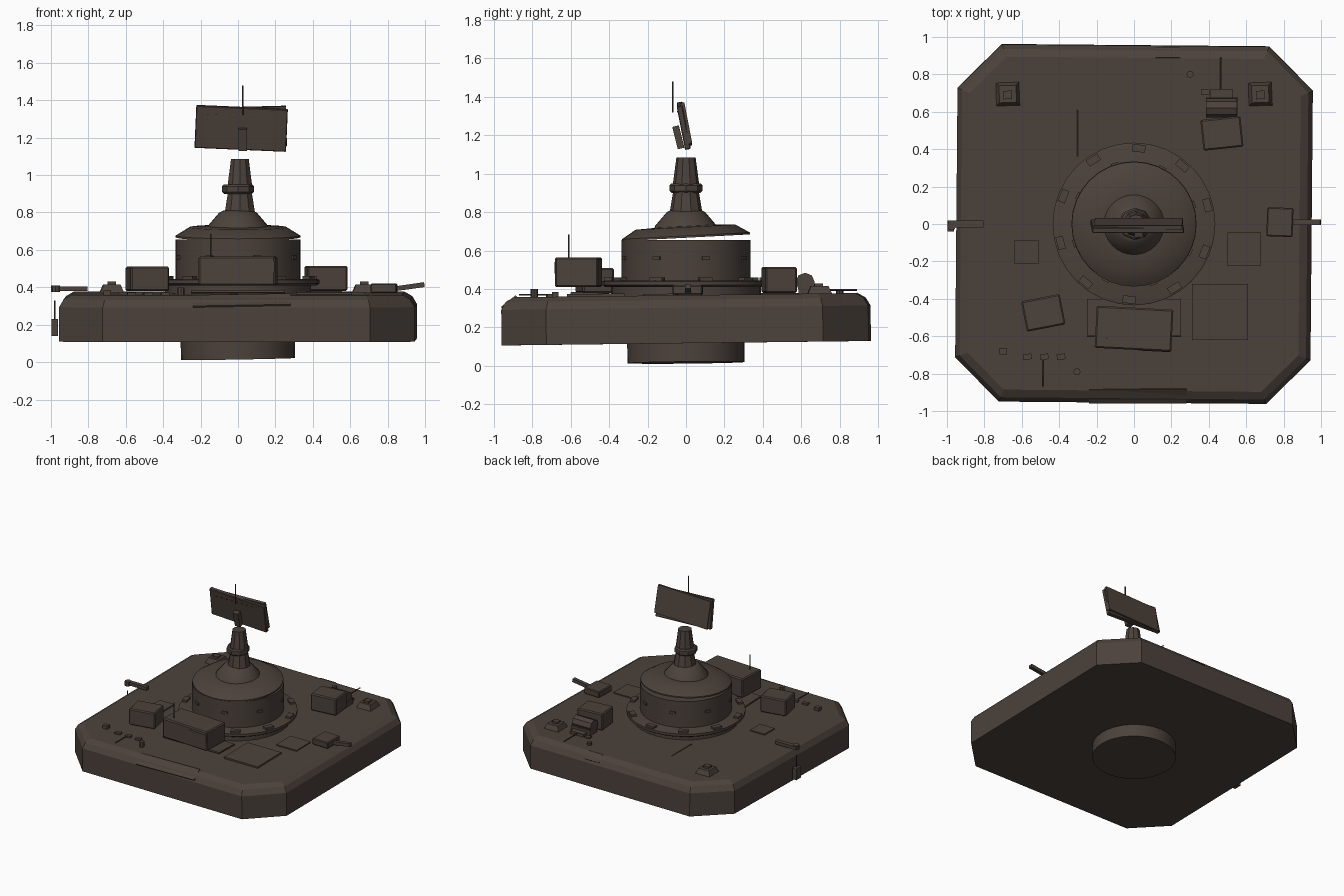
import bpy, bmesh, math
from mathutils import Vector

default_cube = bpy.data.objects.get("Cube")
if default_cube:
    bpy.data.objects.remove(default_cube, do_unlink=True)

brown = bpy.data.materials.new("dark brown metal")
brown.use_nodes = True
brown.diffuse_color = (.072, .054, .044, 1)
shader = brown.node_tree.nodes["Principled BSDF"]
shader.inputs["Base Color"].default_value = brown.diffuse_color

DECK = .37


def finish(name, bm, location, tilt=0, roll=0, turn=0):
    """Turn the bmesh into a placed object; angles are in degrees."""
    bmesh.ops.recalc_face_normals(bm, faces=bm.faces)
    mesh = bpy.data.meshes.new(name)
    bm.to_mesh(mesh)
    bm.free()
    mesh.materials.append(brown)
    part = bpy.data.objects.new(name, mesh)
    bpy.context.collection.objects.link(part)
    part.location = location
    part.rotation_euler = [math.radians(angle) for angle in (tilt, roll, turn)]
    return part


def smooth(part):
    bpy.ops.object.select_all(action='DESELECT')
    part.select_set(True)
    bpy.context.view_layer.objects.active = part
    bpy.ops.object.shade_smooth_by_angle(angle=math.radians(30))


def box(name, x, y, z, width, depth, height, taper=1, bevel=0, **angles):
    """Box standing on height z, optionally narrowed at the top."""
    bm = bmesh.new()
    bmesh.ops.create_cube(bm, size=1)
    for vert in bm.verts:
        scale = taper if vert.co.z > 0 else 1
        vert.co *= Vector((width * scale, depth * scale, height))
    if bevel:
        bmesh.ops.bevel(bm, geom=bm.edges[:], offset=bevel, segments=1, affect='EDGES')
    return finish(name, bm, (x, y, z + height / 2), **angles)


def lathe(name, profile, location=(0, 0, 0), sides=32, **angles):
    """Closed stack of circles given as (radius, height)."""
    bm = bmesh.new()
    rings = []
    for radius, height in profile:
        ring = bmesh.ops.create_circle(bm, segments=sides, radius=radius)["verts"]
        for vert in ring:
            vert.co.z = height
        rings.append(ring)
    for low, high in zip(rings, rings[1:]):
        for i in range(sides):
            bm.faces.new((low[i - 1], low[i], high[i], high[i - 1]))
    bm.faces.new(rings[0])
    bm.faces.new(rings[-1])
    return finish(name, bm, location, **angles)


def rod(name, start, direction, radius=.004):
    part = lathe(name, [(radius, 0), (radius, Vector(direction).length)], start, sides=8)
    part.rotation_euler = Vector(direction).to_track_quat('Z', 'Y').to_euler()
    return part


def around(count, radius):
    """Evenly spaced points on a circle, with the outward angle in degrees."""
    for i in range(count):
        angle = math.tau * (i + .4) / count
        yield radius * math.cos(angle), radius * math.sin(angle), math.degrees(angle)


# Hull: square block, corners cut off, then the upper rim sloped
bm = bmesh.new()
bmesh.ops.create_cube(bm, size=1)
for vert in bm.verts:
    vert.co *= Vector((1.9, 1.91, .25))
upright = [e for e in bm.edges if abs(e.verts[0].co.z - e.verts[1].co.z) > .1]
bmesh.ops.bevel(bm, geom=upright, offset=.235, segments=1, affect='EDGES')
rim = [e for e in bm.edges if all(v.co.z > .1 for v in e.verts)]
bmesh.ops.bevel(bm, geom=rim, offset=.065, segments=2, profile=.4, affect='EDGES')
finish("hull", bm, (0, 0, .243), tilt=.7, turn=-.5)

# Disc beneath the hull
base = lathe("base_disc", [(.305, 0), (.305, .12)], (0, 0, .017), tilt=.6, roll=-1)
smooth(base)

# Turret: lugged ring, drum, tilted roof and neck
smooth(lathe("turret_ring_base", [(.39, .35), (.39, .42)]))
smooth(lathe("turret_ring", [(.42, .41), (.435, .42), (.435, .44), (.42, .445)]))
for x, y, angle in around(10, .405):
    box("ring_lug", x, y, .43, .04, .07, .03, turn=angle)
smooth(lathe("turret_drum", [(.335, .4), (.335, .655)]))
for x, y, angle in around(8, .333):
    box("drum_stud", x, y, .55, .02, .04, .02, turn=angle)
smooth(lathe("turret_roof", [(.333, 0), (.333, .01), (.26, .055), (.15, .06)], (0, 0, .667), tilt=3))
smooth(lathe("neck", [(.17, .7), (.16, .73), (.1, .8), (.08, .81)]))

# Mast and collar
lathe("mast", [(.085, .8), (.068, .9), (.068, .95), (.05, 1.085)], (.01, 0, 0), sides=10)
lathe("mast_collar", [(.075, .9), (.085, .91), (.085, .94), (.075, .95)], sides=8)

# Antenna panel leaning forward above the mast
box("antenna_panel", .017, -.012, 1.135, .49, .03, .23, bevel=.004, tilt=11, roll=2.5)
box("panel_backing", .024, 0, 1.15, .47, .024, .215, tilt=11, roll=-1.5)
box("panel_bracket", .025, -.04, 1.13, .045, .035, .12, tilt=14)
for i in range(9):
    box("panel_rivet", i * .045 - .16, -.045, 1.32, .012, .006, .006)
rod("panel_aerial", (.025, -.07, 1.32), (0, 0, .16))

# Equipment boxes on the deck
box("front_equipment_box", 0, -.56, .41, .41, .225, .155, bevel=.008, turn=-3)
box("front_box_latch", .11, -.676, .48, .17, .01, .06, turn=-3)
rod("front_box_aerial", (-.145, -.61, .56), (0, 0, .125))
box("right_equipment_box", -.485, -.475, .38, .21, .165, .13, bevel=.008, turn=11)
box("left_equipment_box", .47, .485, .38, .215, .165, .135, bevel=.008, turn=6)
smooth(rod("left_box_drum", (.385, .62, .435), (.165, 0, 0), radius=.05))
box("drum_cradle", .47, .63, DECK, .17, .09, .05)
box("cradle_step", .47, .695, DECK, .12, .05, .03)

# Stepped pads at the rear corners
for side in (-1, 1):
    box("corner_pad", side * .675, .695, DECK, .13, .13, .045, taper=.7, turn=2)
    box("corner_pad_cap", side * .675, .69, .41, .045, .045, .02, turn=2)

# Side arms and the block on the right wall
box("left_arm_base", .78, .01, DECK, .14, .155, .05, bevel=.006, turn=-2)
box("left_arm", .915, .01, .39, .165, .03, .026, roll=-8)
box("right_arm", -.9, 0, .38, .19, .035, .025)
rod("right_arm_tip", (-.975, -.01, .375), (0, 0, .035), radius=.024)
box("right_side_block", -.98, -.01, .14, .036, .06, .09)
rod("right_side_aerial", (-.98, -.01, .22), (0, 0, .11))

# Thin hatches on the deck and plates on the rim
for x, y, size in ((.46, -.47, .3), (.59, -.135, .18), (-.575, -.15, .13)):
    box("deck_hatch", x, y, DECK - .01, size, size, .015, tilt=.7)
box("front_rim_plate", .02, -.92, .325, .52, .095, .01, tilt=38, roll=-1)
box("rear_rim_plate", .18, .915, .35, .13, .07, .01, tilt=-40)
box("front_deck_strip", 0, -.5, DECK, .5, .2, .012, tilt=-2)

# Small deck fittings and loose rods
for x, y in ((.3, .8), (-.305, -.79)):
    rod("deck_knob", (x, y, DECK - .02), (0, 0, .05), radius=.019)
box("deck_block", -.7, -.68, .35, .04, .035, .035)
for x in (-.57, -.48, -.39):
    box("deck_cleat", x, -.71, .355, .045, .03, .018, turn=8)
box("deck_cleat", .38, .705, DECK, .045, .03, .018)
rod("front_deck_rod", (-.485, -.71, DECK), (0, -.16, 0))
rod("rear_deck_rod", (.465, .71, .395), (0, .18, 0))
rod("deck_wire", (-.3, .36, .375), (0, .25, 0))
